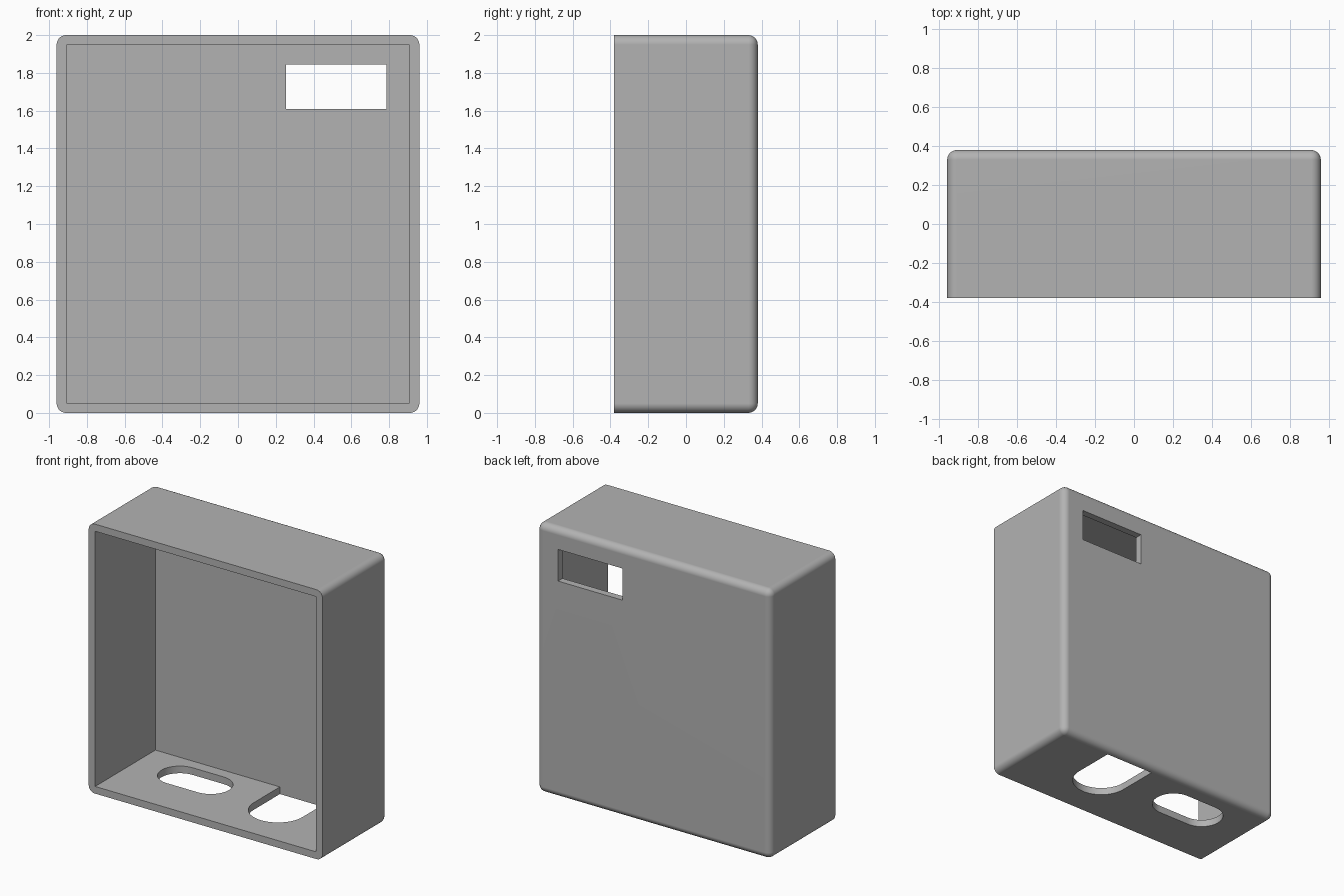
import bpy, bmesh, math

W, D, H = 1.92, 0.76, 2.0      # outer size
WALL = 0.053
ROUND = 0.05

cube = bpy.data.objects.get("Cube")
if cube:
    bpy.data.objects.remove(cube, do_unlink=True)

grey = bpy.data.materials.new("plain_grey")
grey.use_nodes = True
grey.diffuse_color = (0.45, 0.45, 0.45, 1)
grey.node_tree.nodes["Principled BSDF"].inputs["Base Color"].default_value = (0.45, 0.45, 0.45, 1)


def finish(bm, name):
    bmesh.ops.recalc_face_normals(bm, faces=bm.faces)
    mesh = bpy.data.meshes.new(name)
    bm.to_mesh(mesh)
    bm.free()
    mesh.materials.append(grey)
    obj = bpy.data.objects.new(name, mesh)
    bpy.context.collection.objects.link(obj)
    return obj


def block(low, high):
    bm = bmesh.new()
    bmesh.ops.create_cube(bm, size=1)
    for v in bm.verts:
        for i in range(3):
            v.co[i] = low[i] if v.co[i] < 0 else high[i]
    return bm


def prism(outline, low, high):
    bm = bmesh.new()
    face = bm.faces.new([bm.verts.new((x, y, low)) for x, y in outline])
    top = bmesh.ops.extrude_face_region(bm, geom=[face])["geom"]
    bmesh.ops.translate(bm, vec=(0, 0, high - low),
                        verts=[v for v in top if isinstance(v, bmesh.types.BMVert)])
    return bm


def arc(cx, cy, r, start, steps=24):
    """Half circle, counter-clockwise from the start angle."""
    return [(cx + r * math.cos(start + math.pi * i / steps),
             cy + r * math.sin(start + math.pi * i / steps)) for i in range(steps + 1)]


def cut(obj, cutter):
    mod = obj.modifiers.new("cut", "BOOLEAN")
    mod.operation = "DIFFERENCE"
    mod.solver = "EXACT"
    mod.object = cutter
    bpy.ops.object.modifier_apply(modifier=mod.name)
    bpy.data.objects.remove(cutter, do_unlink=True)


# Outer shell: every edge rounded except those around the open front
bm = block((-W / 2, -D / 2, 0), (W / 2, D / 2, H))
edges = [e for e in bm.edges if any(v.co.y > 0 for v in e.verts)]
bmesh.ops.bevel(bm, geom=edges, offset=ROUND, segments=8, profile=0.5, affect="EDGES")
case = finish(bm, "enclosure_shell")
bpy.context.view_layer.objects.active = case
case.select_set(True)

# Hollow interior, open at the front
inner_back = D / 2 - WALL
cut(case, finish(block((-W / 2 + WALL, -D, WALL), (W / 2 - WALL, inner_back, H - WALL)), "cavity_cutter"))

# Rectangular window in the back wall
cut(case, finish(block((0.255, 0.2, 1.61), (0.785, 0.6, 1.845)), "window_cutter"))

# Oblong slot in the floor
slot = arc(-0.287, 0.09, 0.15, -math.pi / 2) + arc(-0.541, 0.09, 0.15, math.pi / 2)
cut(case, finish(prism(slot, -0.1, 0.1), "slot_cutter"))

# Round-ended opening in the floor, reaching the back wall
opening = arc(0.315, 0.02, 0.2, math.pi) + [(0.515, inner_back), (0.115, inner_back)]
cut(case, finish(prism(opening, -0.1, 0.1), "opening_cutter"))

# Smooth rounding with flat walls
bpy.ops.object.shade_smooth_by_angle(angle=math.radians(30))
mod = case.modifiers.new("flat_walls", "WEIGHTED_NORMAL")
mod.keep_sharp = True
